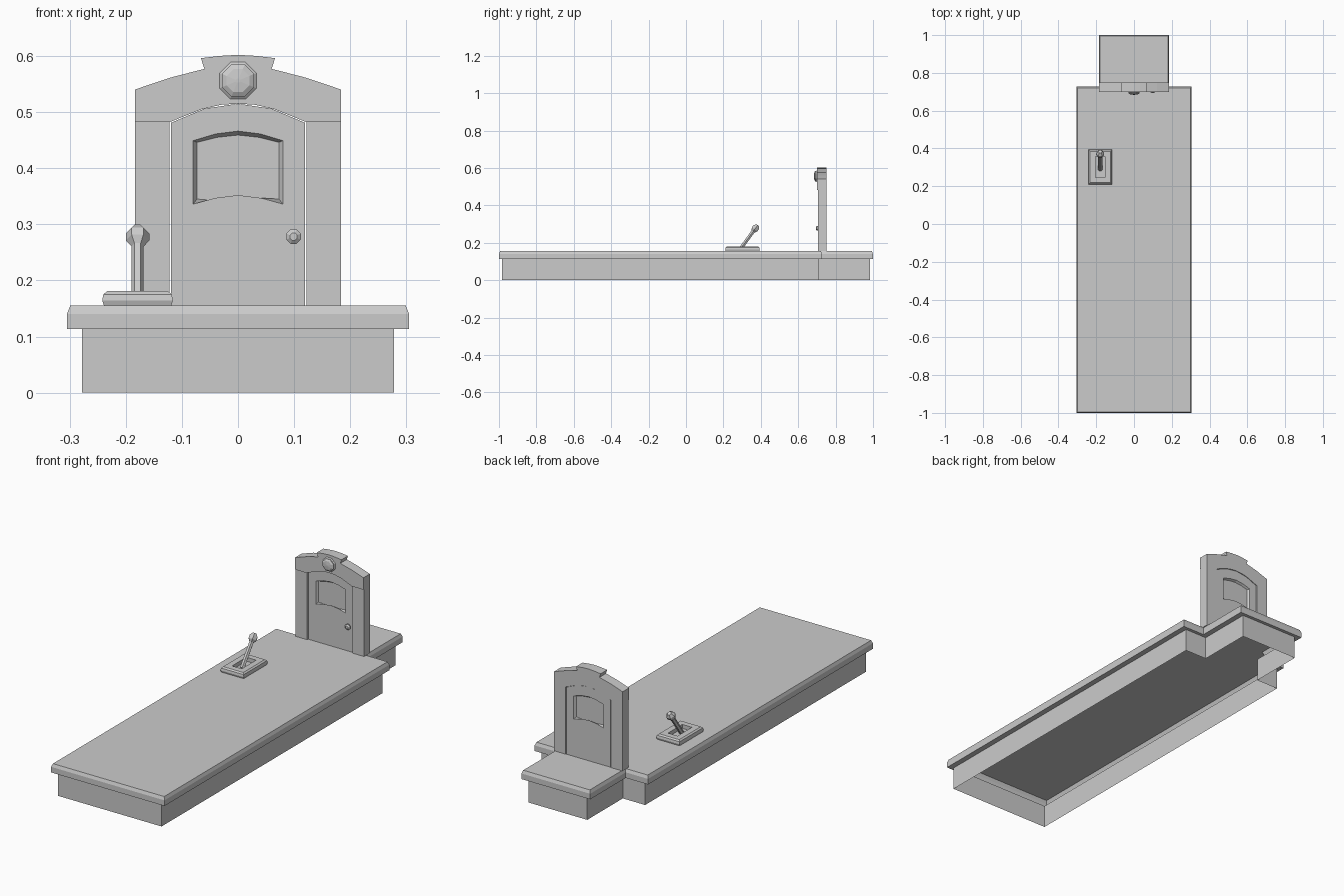
import bpy, bmesh, math
from mathutils import Vector, Matrix

if "Cube" in bpy.data.objects:
    bpy.data.objects.remove(bpy.data.objects["Cube"])


def finish(name, bm):
    bmesh.ops.recalc_face_normals(bm, faces=bm.faces[:])
    me = bpy.data.meshes.new(name)
    bm.to_mesh(me)
    bm.free()
    ob = bpy.data.objects.new(name, me)
    bpy.context.collection.objects.link(ob)
    return ob


def loft(name, loops, cap_start=True, cap_end=True):
    """Skin closed loops that all have the same number of points."""
    bm = bmesh.new()
    rings = [[bm.verts.new(p) for p in loop] for loop in loops]
    n = len(rings[0])
    for a, b in zip(rings, rings[1:]):
        for i in range(n):
            j = (i + 1) % n
            bm.faces.new((a[i], a[j], b[j], b[i]))
    if cap_start:
        bm.faces.new(rings[0][::-1])
    if cap_end:
        bm.faces.new(rings[-1])
    return finish(name, bm)


def at_y(profile, y):
    return [(x, y, z) for x, z in profile]


def mirror(half):
    """Complete a left-right symmetric loop that starts and ends on x = 0."""
    return half + [(-x, v) for x, v in half[-2:0:-1]]


def turned(name, centre, axis, rings, sides, spin=0.0):
    """Turned solid: rings are (radius, distance along the axis)."""
    rot = Vector(axis).to_track_quat('Z', 'Y').to_matrix()
    c = Vector(centre)
    loops = []
    for r, h in rings:
        angles = [spin + 2 * math.pi * i / sides for i in range(sides)]
        loops.append([c + rot @ Vector((r * math.cos(a), r * math.sin(a), h)) for a in angles])
    return loft(name, loops)


# Hollow stepped platform: skirt, overhanging slab, chamfered top
def plan(dx, dy, z):
    w, wr = 0.305 - dx, 0.185 - dx
    half = [(0, -1 + dy), (w, -1 + dy), (w, 0.727 - dy), (wr, 0.727 - dy), (wr, 1 - dy), (0, 1 - dy)]
    return [(x, y, z) for x, y in mirror(half)]


loft("platform", [plan(0.027, 0.016, 0), plan(0.027, 0.016, 0.113), plan(0, 0, 0.113),
                  plan(0, 0, 0.14), plan(0.006, 0.006, 0.155)], cap_start=False)

# Door posts
for side, label in ((-1, "left"), (1, "right")):
    post = [(side * 0.122, 0.155), (side * 0.184, 0.155), (side * 0.184, 0.483), (side * 0.122, 0.483)]
    loft(label + "_door_post", [at_y(post, 0.706), at_y(post, 0.75)])

# Arched header with keystone
header = mirror([(0, 0.515), (0.03, 0.513), (0.065, 0.505), (0.122, 0.482), (0.184, 0.482),
                 (0.184, 0.54), (0.122, 0.561), (0.06, 0.577), (0.066, 0.596), (0.033, 0.6), (0, 0.602)])
loft("arched_header", [at_y(header, 0.70), at_y(header, 0.75)])

# Door with a sunken arched panel on both faces
door = mirror([(0, 0.155), (0.06, 0.155), (0.119, 0.155), (0.119, 0.481), (0.06, 0.506), (0, 0.515)])
panel = mirror([(0, 0.352), (0.04, 0.347), (0.08, 0.336), (0.08, 0.449), (0.04, 0.461), (0, 0.466)])
sunk = mirror([(0, 0.346), (0.037, 0.342), (0.073, 0.345), (0.073, 0.446), (0.037, 0.455), (0, 0.459)])
loft("door", [at_y(sunk, 0.738), at_y(panel, 0.748), at_y(door, 0.748),
              at_y(door, 0.713), at_y(panel, 0.713), at_y(sunk, 0.723)])

# Keystone medallion and door knob
turned("medallion", (0, 0.701, 0.556), (0, -1, 0),
       [(0.037, 0), (0.03, 0.005), (0.031, 0.010), (0.022, 0.015), (0.004, 0.017)], 8, math.pi / 8)
turned("door_knob", (0.099, 0.715, 0.278), (0, -1, 0),
       [(0.006, 0), (0.006, 0.006), (0.014, 0.010), (0.014, 0.016), (0.007, 0.021)], 8, math.pi / 8)


# Lever base with slot
def plate(hx, hy, z):
    return [(-0.179 + sx * hx, 0.302 + sy * hy, z) for sx, sy in ((-1, -1), (1, -1), (1, 1), (-1, 1))]


loft("lever_base", [plate(0.06, 0.089, 0.155), plate(0.063, 0.092, 0.164), plate(0.061, 0.09, 0.175),
                    plate(0.054, 0.083, 0.181), plate(0.026, 0.055, 0.181), plate(0.026, 0.055, 0.162)])

# Tilted lever with faceted grip
axis = Vector((0, 0.59, 0.81)).normalized()
foot = Vector((-0.179, 0.287, 0.162))
turned("lever_rod", foot, axis, [(0.011, 0), (0.011, 0.13)], 6)
turned("lever_grip", foot + axis * 0.144, axis,
       [(0.011, -0.022), (0.021, -0.009), (0.021, 0.006), (0.010, 0.020)], 6)
